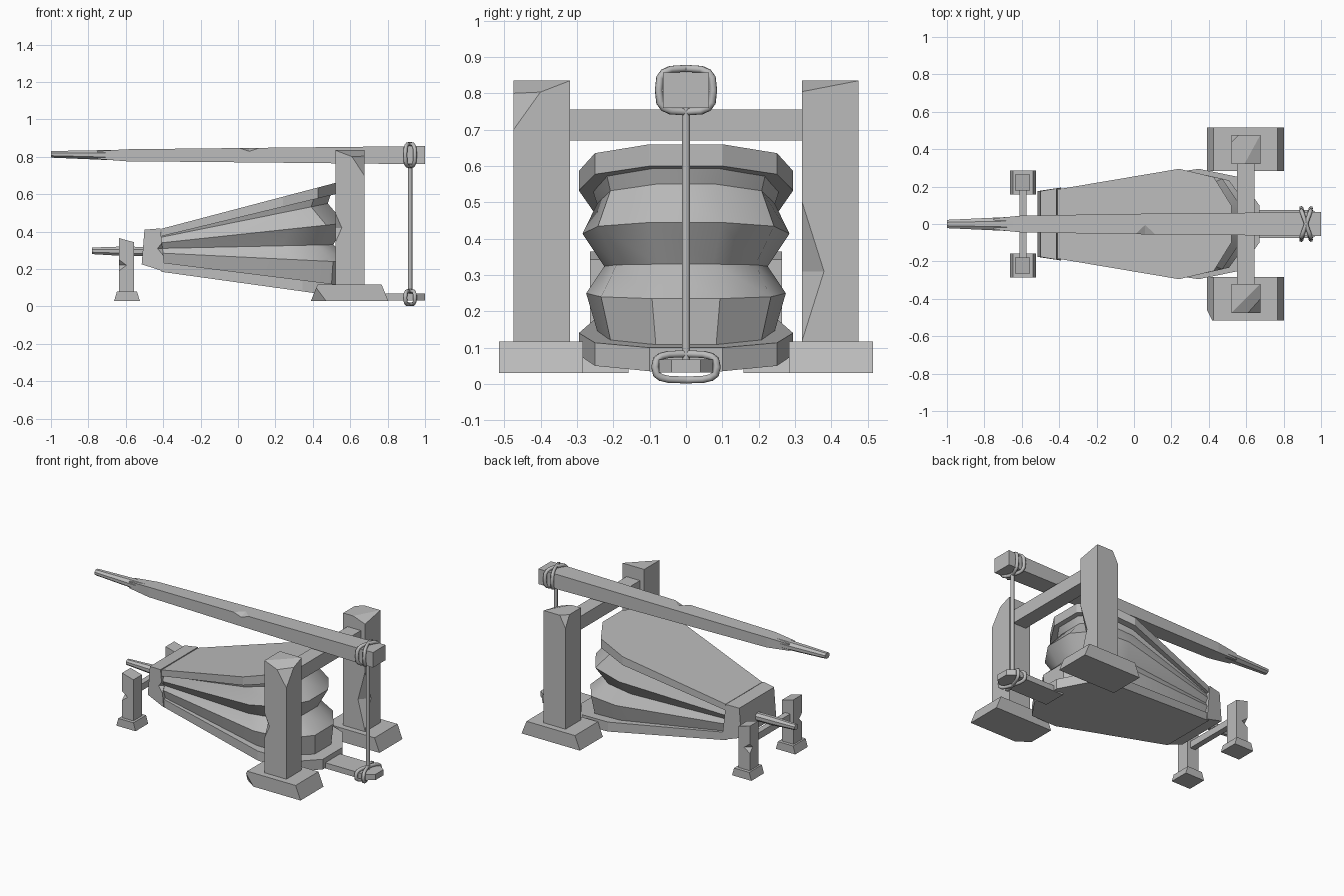
import bpy, bmesh, math
from mathutils import Vector

cube = bpy.data.objects.get("Cube")
if cube:
    bpy.data.objects.remove(cube)

GREY = (0.5, 0.5, 0.5, 1)
grey = bpy.data.materials.new("plain grey")
grey.use_nodes = True
grey.diffuse_color = GREY
grey.node_tree.nodes["Principled BSDF"].inputs["Base Color"].default_value = GREY


def add(name, bm):
    bmesh.ops.recalc_face_normals(bm, faces=bm.faces)
    me = bpy.data.meshes.new(name)
    bm.to_mesh(me)
    bm.free()
    me.materials.append(grey)
    ob = bpy.data.objects.new(name, me)
    bpy.context.collection.objects.link(ob)
    return ob


def loft(name, rings):
    """Skin a row of equal rings and cap both ends."""
    bm = bmesh.new()
    rows = [[bm.verts.new(p) for p in ring] for ring in rings]
    n = len(rows[0])
    for a, b in zip(rows, rows[1:]):
        for i in range(n):
            j = (i + 1) % n
            bm.faces.new((a[i], a[j], b[j], b[i]))
    bm.faces.new(rows[0])
    bm.faces.new(rows[-1])
    return add(name, bm)


def rect(x, w, lo, hi):
    return [(x, -w, lo), (x, w, lo), (x, w, hi), (x, -w, hi)]


def block(name, x, y, z, taper=0.0):
    """Box given by its ranges, with the top narrowed in x."""
    def ring(h, t):
        return [(x[0] + t, y[0], h), (x[1] - t, y[0], h), (x[1] - t, y[1], h), (x[0] + t, y[1], h)]
    return loft(name, [ring(z[0], 0), ring(z[1], taper)])


def hew(ob, a, b, c):
    """Cut a corner off along the plane through three points."""
    a, b, c = Vector(a), Vector(b), Vector(c)
    no = (b - a).cross(c - a)
    mid = sum((v.co for v in ob.data.vertices), Vector()) / len(ob.data.vertices)
    if no.dot(mid - a) > 0:
        no = -no
    bm = bmesh.new()
    bm.from_mesh(ob.data)
    bmesh.ops.bisect_plane(bm, geom=bm.verts[:] + bm.edges[:] + bm.faces[:],
                           plane_co=a, plane_no=no, clear_outer=True)
    bmesh.ops.holes_fill(bm, edges=[e for e in bm.edges if e.is_boundary])
    bmesh.ops.recalc_face_normals(bm, faces=bm.faces)
    bm.to_mesh(ob.data)
    bm.free()


def chip(ob, centre, size):
    """Knock a diamond-shaped nick out of an edge."""
    bm = bmesh.new()
    bmesh.ops.create_uvsphere(bm, u_segments=4, v_segments=2, radius=1)
    bmesh.ops.scale(bm, vec=size, verts=bm.verts)
    bmesh.ops.translate(bm, vec=centre, verts=bm.verts)
    cutter = add("nick_cutter", bm)
    cutter.hide_render = True
    mod = ob.modifiers.new("nick", "BOOLEAN")
    mod.operation, mod.object, mod.solver = "DIFFERENCE", cutter, "EXACT"
    bpy.context.view_layer.objects.active = ob
    bpy.ops.object.modifier_apply(modifier=mod.name)
    bpy.data.objects.remove(cutter)


# Large frame: two posts on sloped feet and a crossbar
posts = {}
for side, s in (("right", -1), ("left", 1)):
    ys = sorted((s * 0.32, s * 0.475))
    posts[side] = block(side + "_post", (0.52, 0.675), ys, (0.1, 0.835))
    foot = block(side + "_post_foot", (0.39, 0.803), sorted((s * 0.283, s * 0.515)), (0.03, 0.117), 0.035)
    if s < 0:
        hew(foot, (0.39, -0.46, 0.03), (0.47, -0.515, 0.03), (0.425, -0.515, 0.09))
hew(posts["right"], (0.52, -0.475, 0.835), (0.675, -0.32, 0.835), (0.675, -0.475, 0.775))
hew(posts["right"], (0.6, -0.475, 0.815), (0.675, -0.4, 0.805), (0.675, -0.475, 0.7))
chip(posts["right"], (0.52, -0.475, 0.42), (0.035, 0.035, 0.08))
hew(posts["left"], (0.675, 0.475, 0.835), (0.675, 0.32, 0.805), (0.59, 0.32, 0.835))
hew(posts["left"], (0.52, 0.475, 0.76), (0.56, 0.475, 0.835), (0.52, 0.435, 0.835))
chip(posts["left"], (0.675, 0.32, 0.31), (0.05, 0.06, 0.19))
block("crossbar", (0.55, 0.645), (-0.33, 0.33), (0.67, 0.756))

# Small frame that carries the nozzle
for side, s in (("right", -1), ("left", 1)):
    post = block(side + "_small_post", (-0.636, -0.555), sorted((s * 0.178, s * 0.264)), (0.07, 0.365))
    hew(post, (-0.636, 0, 0.365), (-0.555, 0, 0.343), (-0.636, 1, 0.365))
    chip(post, (-0.636, s * 0.264, 0.22), (0.04, 0.03, 0.03))
    block(side + "_small_foot", (-0.662, -0.525), sorted((s * 0.158, s * 0.285)), (0.03, 0.08), 0.015)
block("small_crossbar", (-0.612, -0.575), (-0.19, 0.19), (0.225, 0.268))


# Bellows: every layer is a fan outline tilted from front to back
def fan(back, wide, z_front, z_back, front=-0.41, narrow=0.185):
    length = back - front
    half = [(0, narrow), (0.7, wide), (0.9, wide * 0.85), (1, wide * 0.34)]
    outline = [(t, -w) for t, w in half] + [(t, w) for t, w in reversed(half)]
    return [(front + t * length, w, z_front + t * (z_back - z_front)) for t, w in outline]


loft("top_board", [fan(0.52, 0.295, 0.415, 0.66), fan(0.52, 0.295, 0.375, 0.6)])
loft("bottom_board", [fan(0.67, 0.295, 0.235, 0.1), fan(0.67, 0.295, 0.185, 0.035)])
pleats = loft("leather_pleats", [
    fan(0.5, 0.26, 0.385, 0.61, narrow=0.17),
    fan(0.48, 0.245, 0.37, 0.55, narrow=0.165),
    fan(0.57, 0.285, 0.34, 0.445, narrow=0.18),
    fan(0.51, 0.225, 0.31, 0.33, narrow=0.165),
    fan(0.61, 0.275, 0.285, 0.235, narrow=0.18),
    fan(0.6, 0.24, 0.225, 0.09, narrow=0.165)])
bpy.context.view_layer.objects.active = pleats
pleats.select_set(True)
bpy.ops.object.shade_smooth_by_angle(angle=math.radians(35))
pleats.select_set(False)

# Front block: leaning, a little wider toward the boards
head = loft("nozzle_block", [
    [(-0.515, -0.176, 0.225), (-0.515, 0.176, 0.225), (-0.5, 0.176, 0.41), (-0.5, -0.176, 0.41)],
    [(-0.39, -0.195, 0.185), (-0.39, 0.195, 0.185), (-0.415, 0.19, 0.417), (-0.415, -0.19, 0.417)]])
chip(head, (-0.4, -0.195, 0.31), (0.04, 0.03, 0.04))


def round_bar(name, sections, sides=8):
    return loft(name, [[(x, w * math.cos(a), z + h * math.sin(a))
                        for a in (math.tau * (i + 0.5) / sides for i in range(sides))]
                       for x, w, h, z in sections])


round_bar("nozzle", [(-0.78, 0.02, 0.019, 0.297), (-0.62, 0.028, 0.027, 0.295), (-0.49, 0.028, 0.027, 0.293)])

# Pumping lever with a thinner grip
lever = loft("lever", [rect(-0.75, 0.03, 0.788, 0.83), rect(-0.6, 0.045, 0.776, 0.84),
                       rect(0.05, 0.055, 0.77, 0.847), rect(1, 0.064, 0.76, 0.857)])
chip(lever, (0.06, -0.055, 0.847), (0.055, 0.05, 0.018))
round_bar("lever_grip", [(-1, 0.024, 0.019, 0.813), (-0.6, 0.044, 0.032, 0.808)])

# Tongue of the bottom board
tongue = block("board_tongue", (0.6, 1), (-0.075, 0.075), (0.032, 0.068))
for s in (-1, 1):
    hew(tongue, (0.955, s * 0.075, 0), (1, s * 0.04, 0), (1, s * 0.04, 1))


# Rope and its crossed lashings
def rope(name, points, radius, closed):
    cu = bpy.data.curves.new(name, "CURVE")
    cu.dimensions = "3D"
    cu.bevel_depth, cu.bevel_resolution, cu.use_fill_caps = radius, 1, True
    sp = cu.splines.new("POLY")
    sp.points.add(len(points) - 1)
    for p, co in zip(sp.points, points):
        p.co = (*co, 1)
    sp.use_cyclic_u = closed
    cu.materials.append(grey)
    bpy.context.collection.objects.link(bpy.data.objects.new(name, cu))


def lashing(name, z, w, h):
    for s, tag in ((-1, "_a"), (1, "_b")):
        pts = []
        for i in range(16):
            c, k = math.cos(math.tau * i / 16), math.sin(math.tau * i / 16)
            y, dz = (math.copysign(abs(v) ** 0.6, v) for v in (c, k))
            pts.append((0.92 + s * 0.026 * y, w * y, z + h * dz))
        rope(name + tag, pts, 0.011, True)


lashing("lever_lashing", 0.809, 0.075, 0.06)
lashing("tongue_lashing", 0.047, 0.085, 0.036)
rope("hanging_rope", [(0.92, 0, 0.06), (0.92, 0, 0.77)], 0.012, False)
